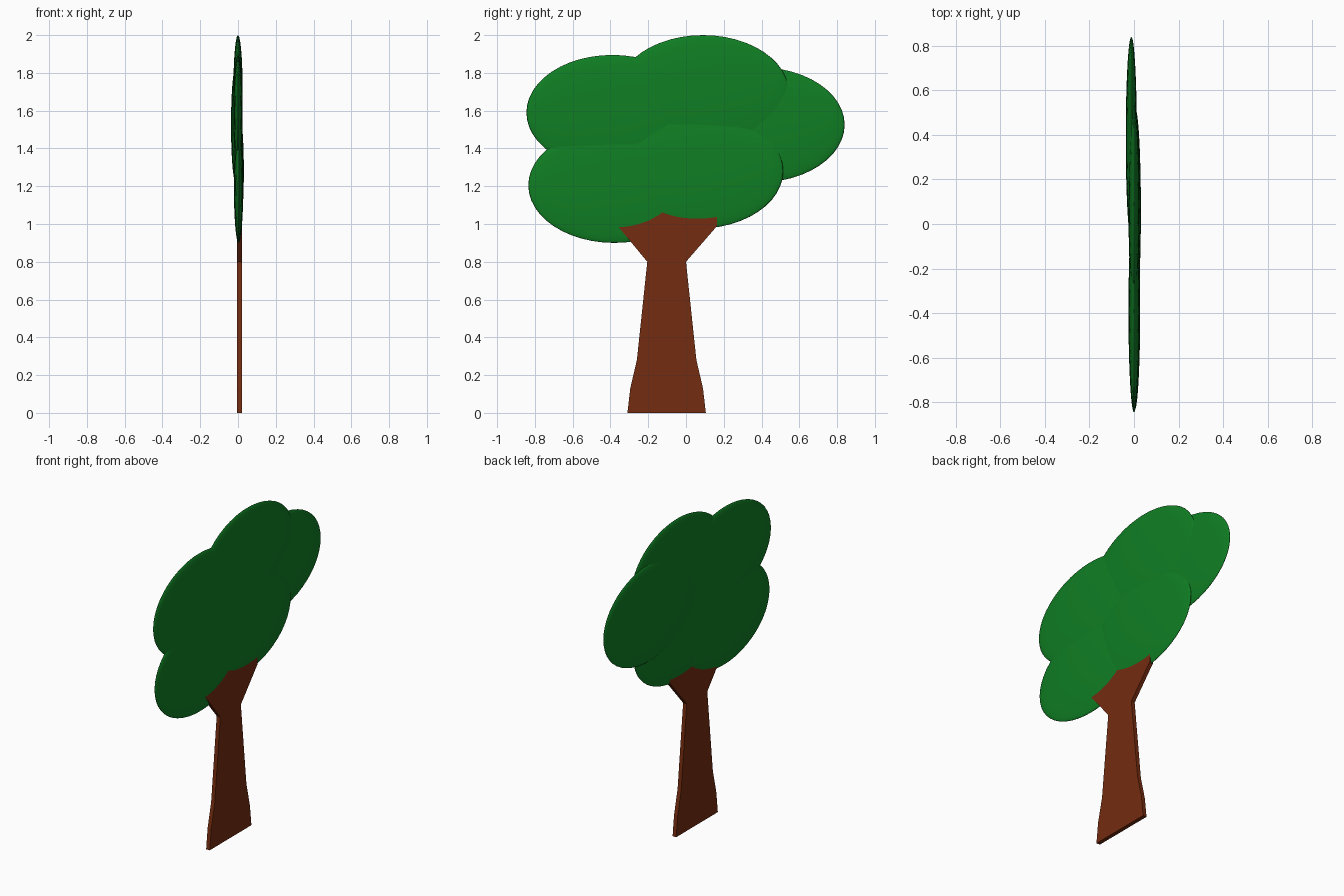
import bpy
import bmesh

cube = bpy.data.objects.get("Cube")
if cube:
    bpy.data.objects.remove(cube, do_unlink=True)


def make_material(name, color):
    mat = bpy.data.materials.new(name)
    mat.use_nodes = True
    mat.diffuse_color = color
    bsdf = next(n for n in mat.node_tree.nodes if n.type == 'BSDF_PRINCIPLED')
    bsdf.inputs["Base Color"].default_value = color
    bsdf.inputs["Roughness"].default_value = 0.8
    return mat


leaf_green = make_material("leaf green", (0.005, 0.21, 0.017, 1))
bark_brown = make_material("bark brown", (0.175, 0.025, 0.005, 1))


def leaf_clump(name, center):
    """One flattened, smooth ellipsoid of foliage."""
    bpy.ops.mesh.primitive_uv_sphere_add(segments=48, ring_count=24, radius=1, location=center)
    obj = bpy.context.object
    obj.name = name
    obj.scale = (0.025, 0.455, 0.305)
    bpy.ops.object.transform_apply(location=False, rotation=False, scale=True)
    bpy.ops.object.shade_smooth()
    obj.data.materials.append(leaf_green)


def extruded_board(name, outline, x_back, x_front, mat):
    """Flat board: a (y, z) outline extruded along x."""
    bm = bmesh.new()
    face = bm.faces.new([bm.verts.new((x_back, y, z)) for y, z in outline])
    result = bmesh.ops.extrude_face_region(bm, geom=[face])
    verts = [g for g in result["geom"] if isinstance(g, bmesh.types.BMVert)]
    bmesh.ops.translate(bm, verts=verts, vec=(x_front - x_back, 0, 0))
    bmesh.ops.recalc_face_normals(bm, faces=bm.faces)
    mesh = bpy.data.meshes.new(name)
    bm.to_mesh(mesh)
    bm.free()
    mesh.materials.append(mat)
    bpy.context.collection.objects.link(bpy.data.objects.new(name, mesh))


# Foliage: five overlapping clumps, slightly staggered in depth
clumps = {
    "upper_front_leaves": (0.0, -0.39, 1.59),
    "lower_front_leaves": (0.003, -0.38, 1.205),
    "top_leaves": (0.0, 0.09, 1.695),
    "back_leaves": (-0.012, 0.385, 1.525),
    "lower_back_leaves": (0.006, 0.06, 1.28),
}
for name, center in clumps.items():
    leaf_clump(name, center)

# Trunk: flared foot, narrow waist and spreading top tucked into the leaves
trunk_outline = [
    (-0.31, 0), (0.105, 0), (0.09, 0.13), (0.055, 0.28), (0.0, 0.8),
    (0.165, 0.99), (0.165, 1.06), (-0.1, 1.12), (-0.37, 1.0),
    (-0.205, 0.8), (-0.26, 0.28), (-0.295, 0.13),
]
extruded_board("trunk", trunk_outline, -0.005, 0.02, bark_brown)
